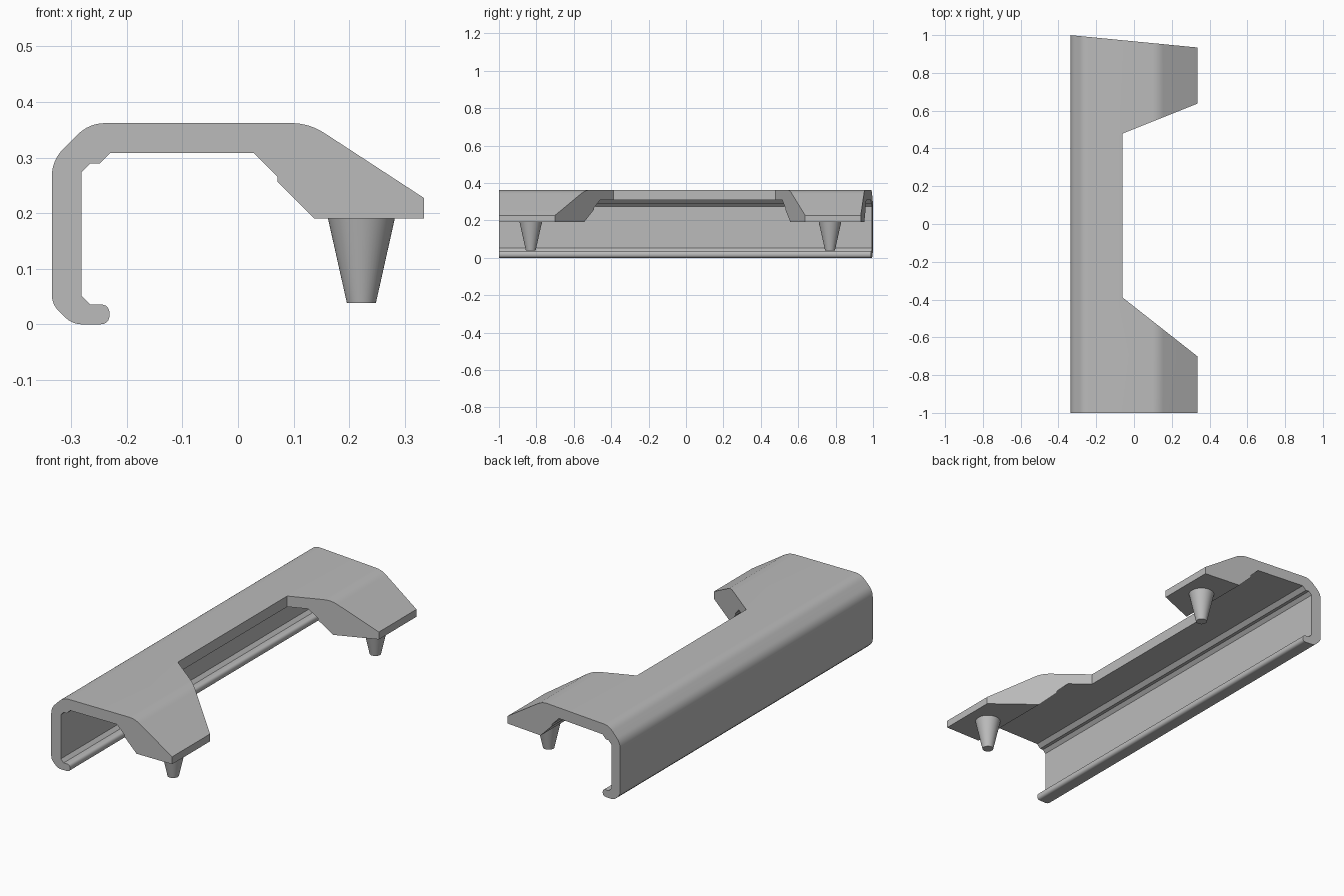
import bpy, bmesh, math
from mathutils import Vector, Matrix

cube = bpy.data.objects.get("Cube")
if cube:
    bpy.data.objects.remove(cube, do_unlink=True)

grey = bpy.data.materials.new("plain grey")
grey.use_nodes = True
colour = (0.5, 0.5, 0.5, 1)
grey.diffuse_color = colour
grey.node_tree.nodes["Principled BSDF"].inputs["Base Color"].default_value = colour


def add_object(name, bm):
    bmesh.ops.recalc_face_normals(bm, faces=bm.faces)
    mesh = bpy.data.meshes.new(name)
    bm.to_mesh(mesh)
    bm.free()
    mesh.materials.append(grey)
    obj = bpy.data.objects.new(name, mesh)
    bpy.context.collection.objects.link(obj)
    return obj


def activate(obj):
    bpy.ops.object.select_all(action="DESELECT")
    obj.select_set(True)
    bpy.context.view_layer.objects.active = obj


def prism(name, points, direction):
    bm = bmesh.new()
    face = bm.faces.new([bm.verts.new(p) for p in points])
    moved = bmesh.ops.extrude_face_region(bm, geom=[face])["geom"]
    verts = [g for g in moved if isinstance(g, bmesh.types.BMVert)]
    bmesh.ops.translate(bm, verts=verts, vec=direction)
    return add_object(name, bm)


def rounded(corners, steps=8):
    """Corners are (x, z, rounding length); returns the smoothed outline."""
    out = []
    for i, (x, z, r) in enumerate(corners):
        c = Vector((x, z))
        if not r:
            out.append(c)
            continue
        before = Vector(corners[i - 1][:2])
        after = Vector(corners[(i + 1) % len(corners)][:2])
        a = c + (before - c).normalized() * r
        b = c + (after - c).normalized() * r
        for k in range(steps + 1):
            t = k / steps
            out.append(a * (1 - t) ** 2 + c * 2 * t * (1 - t) + b * t * t)
    return out


# Cross-section: lipped wall, top plate and sloping nose
section = rounded([
    (-0.335, 0.295, 0.03), (-0.268, 0.362, 0.03), (0.128, 0.362, 0.033),
    (0.335, 0.227, 0), (0.335, 0.19, 0), (0.138, 0.19, 0),
    (0.071, 0.257, 0), (0.071, 0.266, 0), (0.029, 0.308, 0),
    (-0.23, 0.308, 0), (-0.249, 0.289, 0), (-0.266, 0.289, 0),
    (-0.282, 0.273, 0), (-0.282, 0.052, 0), (-0.266, 0.036, 0),
    (-0.231, 0.036, 0.0179), (-0.231, 0, 0.0179),
    (-0.298, 0, 0.018), (-0.335, 0.036, 0.018)])
body = prism("clip_body", [(p.x, -1.05, p.y) for p in section], (0, 2.1, 0))

# Plan outline: long strip with two arms and a skewed back end
plan = [(-0.34, -1), (0.34, -1), (0.34, -0.704), (-0.062, -0.388),
        (-0.062, 0.478), (0.34, 0.639), (0.34, 0.934), (-0.34, 1)]
cutter = prism("plan_cutter", [(x, y, -0.1) for x, y in plan], (0, 0, 0.6))
cutter.hide_render = True
cut = body.modifiers.new("plan cut", "BOOLEAN")
cut.operation = "INTERSECT"
cut.solver = "EXACT"
cut.object = cutter
activate(body)
bpy.ops.object.modifier_apply(modifier=cut.name)
bpy.data.objects.remove(cutter, do_unlink=True)
bpy.ops.object.shade_smooth_by_angle(angle=math.radians(20))

# Tapered pegs under the arms
for name, y in (("front_peg", -0.83), ("back_peg", 0.77)):
    bm = bmesh.new()
    bmesh.ops.create_cone(bm, cap_ends=True, segments=48, radius1=0.026,
                          radius2=0.06, depth=0.152,
                          matrix=Matrix.Translation((0.222, y, 0.114)))
    activate(add_object(name, bm))
    bpy.ops.object.shade_smooth_by_angle(angle=math.radians(30))
